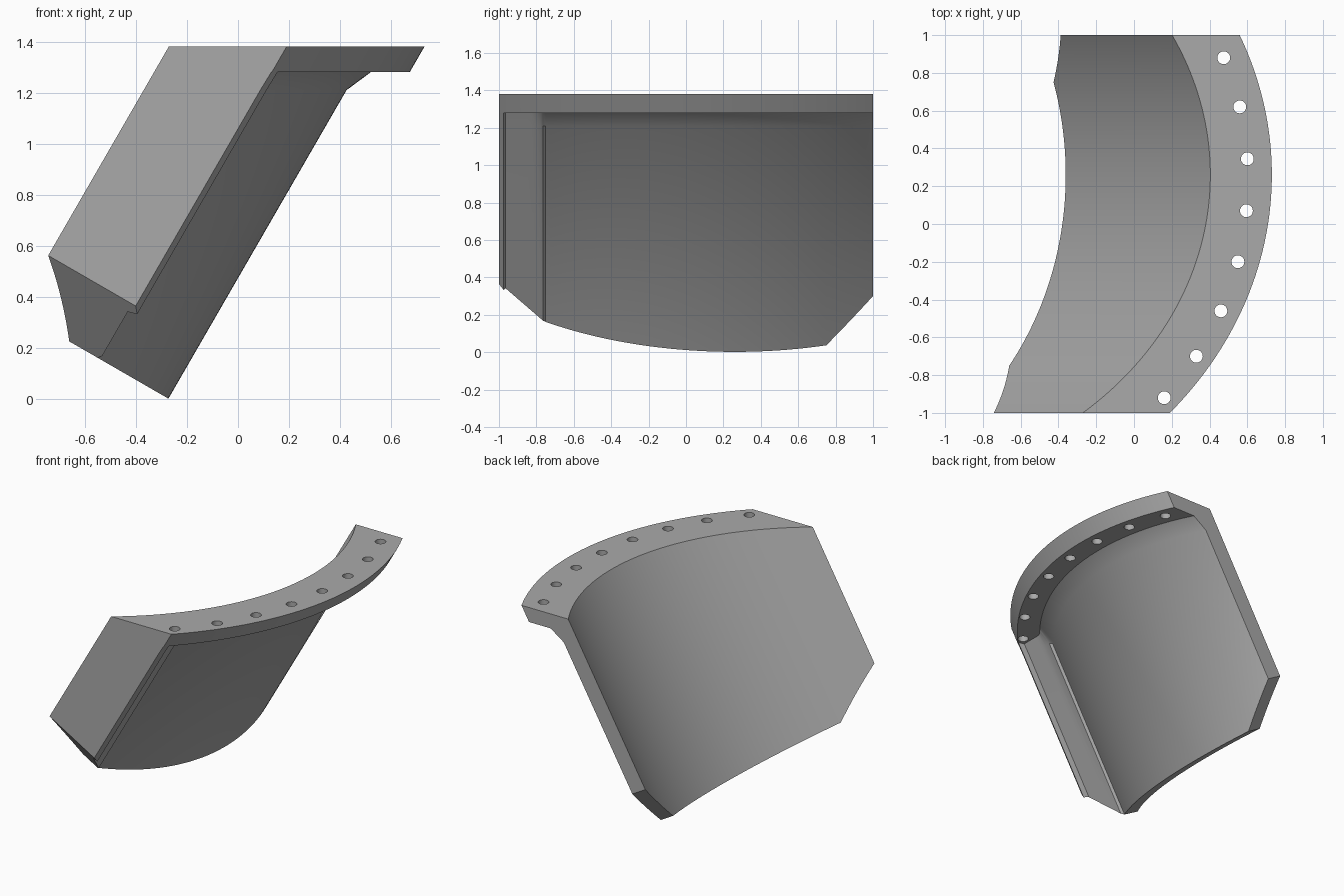
import bpy, bmesh
from math import sqrt, cos, sin, radians
from mathutils import Matrix

if "Cube" in bpy.data.objects:
    bpy.data.objects.remove(bpy.data.objects["Cube"])

TILT = radians(60)
CX, CY = -1.99, 0.26                 # axis of the curved wall, across the slope
R_IN, R_WALL, R_FILLET, R_FLANGE = 1.65, 1.753, 1.80, 1.932
Z_TOP, Z_FLANGE, Z_FILLET = 1.38, 1.28, 1.21
LOW, CORNER = -0.134, 0.75           # lower end along the slope, corner cut start
RIB = -0.545                         # flat seat along the front edge


def arc(r, y):
    return CX + sqrt(r * r - (y - CY) ** 2)


def at_slope(t, y, s):
    return (t * sin(TILT) + s * cos(TILT), y, s * sin(TILT) - t * cos(TILT))


def at_height(t, y, z):
    return at_slope(t, y, (z + t * cos(TILT)) / sin(TILT))


def section(y):
    inner, flange = arc(R_IN, y), arc(R_FLANGE, y)
    wall = arc(R_WALL, y)
    if y < -CORNER:
        wall = max(wall, RIB)
    if y < -0.97:
        wall = flange - 0.004
    fillet = max(arc(R_FILLET, y), wall + 0.002)
    low = LOW + max(0, abs(y) - CORNER)
    return [at_height(inner, y, Z_TOP), at_height(flange, y, Z_TOP),
            at_height(flange, y, Z_FLANGE), at_height(fillet, y, Z_FLANGE),
            at_height(wall, y, Z_FILLET), at_slope(wall, y, low),
            at_slope(inner, y, low)]


def finish(bm, name):
    bmesh.ops.recalc_face_normals(bm, faces=bm.faces)
    mesh = bpy.data.meshes.new(name)
    bm.to_mesh(mesh)
    bm.free()
    obj = bpy.data.objects.new(name, mesh)
    bpy.context.collection.objects.link(obj)
    return obj


# Curved sloping wall with flange, fillet and front rib, swept as one section
steps = 80
ys = [-1 + 2 * i / steps for i in range(steps + 1)] + [-0.98, -0.965, -0.94, -0.765]
ys = sorted({round(y, 4) for y in ys})
bm = bmesh.new()
rings = [[bm.verts.new(p) for p in section(y)] for y in ys]
for a, b in zip(rings, rings[1:]):
    for i in range(len(a)):
        j = (i + 1) % len(a)
        bm.faces.new((a[i], a[j], b[j], b[i]))
bm.faces.new(rings[0])
bm.faces.new(rings[-1])
panel = finish(bm, "curved_flanged_panel")

# Bolt holes through the flange
holes = [(0.475, 0.88), (0.56, 0.62), (0.6, 0.345), (0.595, 0.07),
         (0.55, -0.2), (0.46, -0.46), (0.33, -0.7), (0.16, -0.92)]
bm = bmesh.new()
for x, y in holes:
    bmesh.ops.create_cone(bm, cap_ends=True, segments=32, radius1=0.034, radius2=0.034,
                          depth=0.24, matrix=Matrix.Translation((x, y, Z_TOP - 0.05)))
cutter = finish(bm, "bolt_hole_cutter")
cutter.hide_render = True

bpy.context.view_layer.objects.active = panel
panel.select_set(True)
mod = panel.modifiers.new("bolt_holes", 'BOOLEAN')
mod.operation, mod.solver, mod.object = 'DIFFERENCE', 'EXACT', cutter
bpy.ops.object.modifier_apply(modifier=mod.name)
bpy.data.objects.remove(cutter)

# Plain grey finish
grey = bpy.data.materials.new("plain_grey")
grey.use_nodes = True
colour = (0.4, 0.4, 0.4, 1)
grey.diffuse_color = colour
grey.node_tree.nodes["Principled BSDF"].inputs["Base Color"].default_value = colour
panel.data.materials.clear()
panel.data.materials.append(grey)
bpy.ops.object.shade_smooth_by_angle(angle=radians(30))
